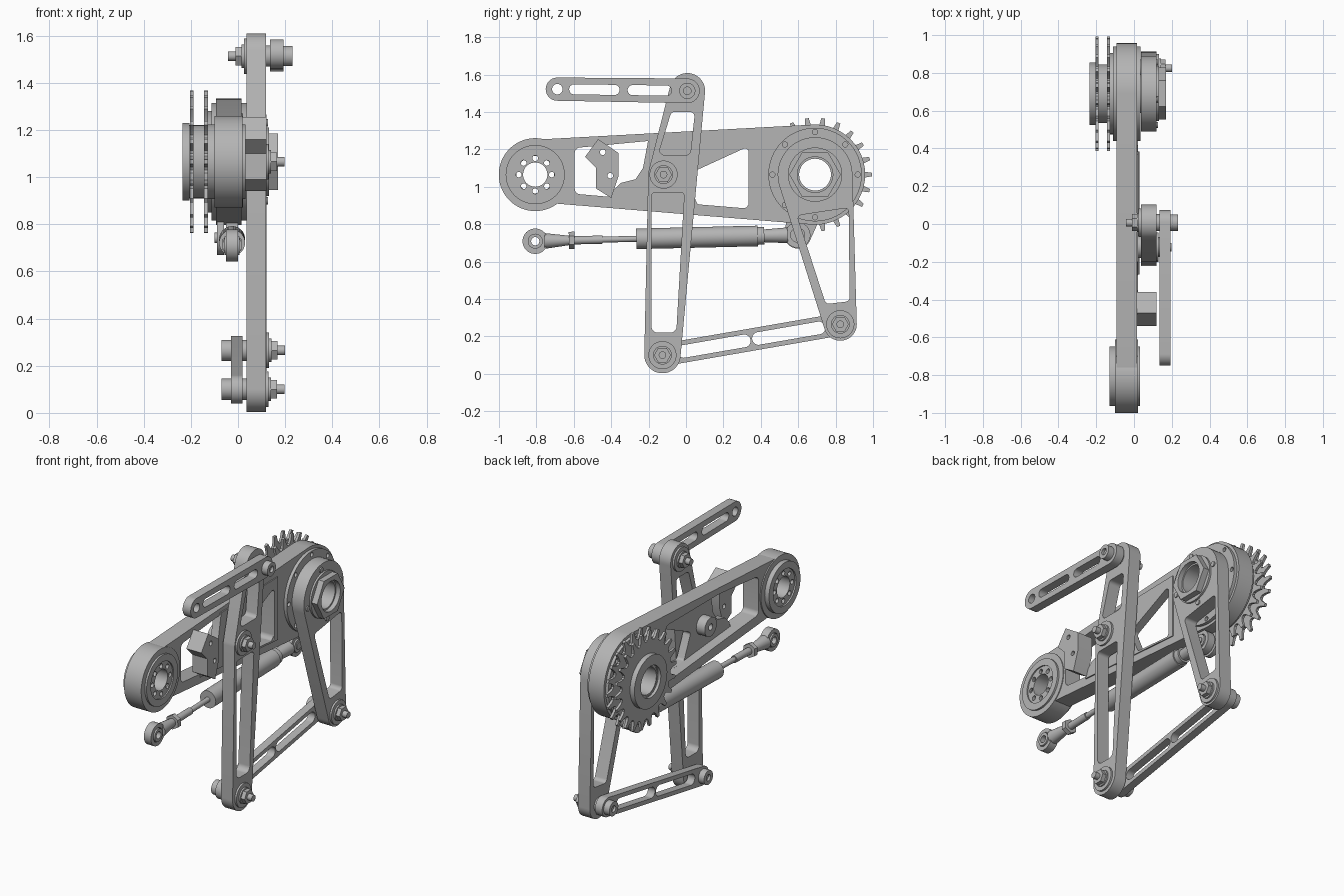
import bpy
import bmesh
from math import sin, cos, pi, radians
from mathutils import Matrix, Vector
from mathutils.geometry import convex_hull_2d

if "Cube" in bpy.data.objects:
    bpy.data.objects.remove(bpy.data.objects["Cube"])

steel = bpy.data.materials.new("grey_steel")
steel.use_nodes = True
GREY = (0.46, 0.46, 0.46, 1)
steel.diffuse_color = GREY
steel.node_tree.nodes["Principled BSDF"].inputs["Base Color"].default_value = GREY

# Local plate axes: drawn in (y, z), thickness along x
SIDEWAYS = Matrix(((0, 0, 1, 0), (1, 0, 0, 0), (0, 1, 0, 0), (0, 0, 0, 1)))


def finish(name, mesh):
    bm = bmesh.new()
    bm.from_mesh(mesh)
    bmesh.ops.remove_doubles(bm, verts=bm.verts, dist=0.0001)
    bmesh.ops.recalc_face_normals(bm, faces=bm.faces)
    bm.to_mesh(mesh)
    bm.free()
    mesh.materials.clear()
    mesh.materials.append(steel)
    mesh.shade_smooth()
    mesh.set_sharp_from_angle(angle=radians(30))
    obj = bpy.data.objects.new(name, mesh)
    bpy.context.collection.objects.link(obj)
    return obj


def circle(y, z, r, n=48, turn=0.0):
    return [(y + r * cos(2 * pi * i / n + turn), z + r * sin(2 * pi * i / n + turn))
            for i in range(n)]


def hull(*discs):
    """Outline of a belt stretched round several discs (y, z, r)."""
    pts = [Vector(p) for d in discs for p in circle(*d)]
    return [tuple(pts[i]) for i in convex_hull_2d(pts)]


def ring_of(y, z, ring, r, n):
    return [circle(a, b, r, 16) for a, b in circle(y, z, ring, n)]


def plate(name, x0, x1, outline, holes=()):
    curve = bpy.data.curves.new(name, 'CURVE')
    curve.dimensions = '2D'
    curve.fill_mode = 'BOTH'
    curve.extrude = (x1 - x0) / 2
    for loop in [outline, *holes]:
        spline = curve.splines.new('POLY')
        spline.points.add(len(loop) - 1)
        for point, (y, z) in zip(spline.points, loop):
            point.co = (y, z, 0, 1)
        spline.use_cyclic_u = True
    temp = bpy.data.objects.new(name, curve)
    bpy.context.collection.objects.link(temp)
    bpy.context.view_layer.update()
    graph = bpy.context.evaluated_depsgraph_get()
    mesh = bpy.data.meshes.new_from_object(temp.evaluated_get(graph))
    bpy.data.objects.remove(temp)
    mesh.transform(Matrix.Translation(((x0 + x1) / 2, 0, 0)) @ SIDEWAYS)
    return finish(name, mesh)


def disc(name, x0, x1, centre, r, bore=0.0, n=48):
    holes = [circle(*centre, bore)] if bore else []
    return plate(name, min(x0, x1), max(x0, x1), circle(*centre, r, n), holes)


def bolt(name, centre, x, side):
    """Washer, hex nut and threaded end stacked outward from x."""
    disc(name + "_washer", x, x + side * 0.012, centre, 0.075)
    disc(name + "_nut_collar", x + side * 0.012, x + side * 0.022, centre, 0.05)
    disc(name + "_nut", x + side * 0.022, x + side * 0.048, centre, 0.045, n=6)
    disc(name + "_end", x + side * 0.048, x + side * 0.08, centre, 0.02)


def slot(a, b, t0, t1, r):
    """Rounded slot between fractions t0 and t1 of the line a-b."""
    a, b = Vector(a), Vector(b)
    return hull((*a.lerp(b, t0), r), (*a.lerp(b, t1), r))


AXLE, HUB = (-0.806, 1.065), (0.69, 1.065)
PIVOT, TOP = (-0.12, 1.065), (0.007, 1.513)
LOW, CRANK = (-0.126, 0.10), (0.825, 0.265)
LINK_END = (-0.688, 1.522)

# Swing arm with one large window, and the thinner web inside it
window = hull((-0.565, 1.18, 0.03), (-0.2, 1.215, 0.03), (0.305, 1.215, 0.03),
              (0.305, 0.915, 0.03), (-0.565, 0.99, 0.03))
plate("swing_arm", -0.093, 0.015, hull((-0.75, 1.085, 0.17), (*HUB, 0.268)),
      [window, circle(*AXLE, 0.1), circle(*HUB, 0.1)])
web = [(-0.2, 1.26), (-0.23, 1.1), (-0.27, 1.04), (-0.35, 1.02), (-0.39, 0.98),
       (-0.41, 0.93), (0.37, 0.87), (0.37, 1.27)]
plate("arm_web", -0.03, 0.022, web,
      [hull((0.02, 1.05, 0.02), (0.315, 1.185, 0.02), (0.315, 0.905, 0.02), (0.075, 0.925, 0.02))])
disc("pivot_boss", -0.09, 0.04, PIVOT, 0.06, 0.02)

# Front axle end
plate("axle_housing", -0.1, 0.02, circle(*AXLE, 0.195, 64), [circle(*AXLE, 0.12)])
disc("axle_flange", -0.13, 0.032, AXLE, 0.158, 0.115)
plate("axle_bearing", -0.12, 0.024, circle(*AXLE, 0.116),
      [circle(*AXLE, 0.065)] + ring_of(*AXLE, 0.088, 0.015, 8))

# Bent bracket on the arm
plate("bracket", 0.015, 0.12,
      [(-0.47, 1.255), (-0.36, 1.18), (-0.36, 1.06), (-0.4, 0.94),
       (-0.48, 0.99), (-0.48, 1.1), (-0.54, 1.16)],
      [circle(-0.445, 1.185, 0.015, 16), circle(-0.405, 1.06, 0.015, 16)])

# Rear hub: flanges, sprockets and large nut
for name, x0, x1 in (("outer_flange", 0.015, 0.035), ("inner_flange", -0.112, -0.093)):
    plate(name, x0, x1, circle(*HUB, 0.25, 64),
          [circle(*HUB, 0.09)] + ring_of(*HUB, 0.228, 0.014, 8))
disc("inner_hub_step", -0.13, -0.11, HUB, 0.215, 0.09, 64)
disc("sprocket_hub", -0.218, -0.128, HUB, 0.155, 0.095, 64)
disc("sprocket_hub_cap", -0.236, -0.205, HUB, 0.165, 0.1, 64)
disc("hub_sleeve", -0.215, 0.14, HUB, 0.102, 0.085)
TEETH = 22
tooth = ((-0.5, 0.243), (-0.33, 0.248), (-0.2, 0.268), (-0.11, 0.304),
         (0.11, 0.304), (0.2, 0.268), (0.33, 0.248))
teeth = [(HUB[0] + r * cos(2 * pi * (i + f) / TEETH), HUB[1] + r * sin(2 * pi * (i + f) / TEETH))
         for i in range(TEETH) for f, r in tooth]
for name, x0 in (("outer_sprocket", -0.204), ("inner_sprocket", -0.144)):
    plate(name, x0, x0 + 0.016, teeth, [circle(*HUB, 0.11)])
disc("hub_nut_washer", 0.12, 0.132, HUB, 0.145, 0.09)
plate("hub_nut", 0.132, 0.17, circle(*HUB, 0.138, 6), [circle(*HUB, 0.095)])

# Long rocker
plate("rocker", 0.037, 0.118, hull((*TOP, 0.095), (*PIVOT, 0.082), (*LOW, 0.097)),
      [hull((-0.06, 1.375, 0.025), (0.02, 1.375, 0.025), (0, 1.195, 0.025), (-0.115, 1.195, 0.025)),
       hull((-0.165, 0.95, 0.02), (-0.03, 0.95, 0.02), (-0.085, 0.255, 0.035), (-0.15, 0.255, 0.035))])

# Rear crank
plate("crank", 0.037, 0.12, hull((*HUB, 0.2), (*CRANK, 0.088)),
      [circle(*HUB, 0.1),
       hull((0.62, 0.83, 0.02), (0.85, 0.865, 0.02), (0.85, 0.41, 0.025), (0.765, 0.40, 0.025))])
for i, (y, z) in enumerate(circle(*HUB, 0.168, 4, 1.75)):
    disc(f"crank_screw_{i}", 0.12, 0.128, (y, z), 0.016, n=16)

# Upper link
plate("upper_link", 0.136, 0.192, hull((*LINK_END, 0.062), (*TOP, 0.066)),
      [circle(*LINK_END, 0.028), slot(LINK_END, TOP, 0.13, 0.44, 0.027),
       slot(LINK_END, TOP, 0.58, 0.84, 0.027)])
disc("upper_link_spacer", 0.118, 0.137, TOP, 0.045)
disc("upper_link_cap", 0.192, 0.232, TOP, 0.043, 0.02)
disc("upper_link_pin", 0.03, 0.215, TOP, 0.021)

# Lower link
plate("lower_link", -0.03, 0.02, hull((*LOW, 0.06), (*CRANK, 0.06)),
      [slot(LOW, CRANK, 0.12, 0.46, 0.034), slot(LOW, CRANK, 0.54, 0.88, 0.034)])
for name, centre in (("front", LOW), ("rear", CRANK)):
    disc(name + "_link_spacer", 0.019, 0.04, centre, 0.045)
    disc(name + "_link_head", -0.07, -0.03, centre, 0.045, 0.02)
    disc(name + "_link_pin", -0.055, 0.05, centre, 0.021)

# Pivot fasteners
for name, centre, x, side in (("top", TOP, 0.037, -1), ("middle", PIVOT, 0.118, 1),
                              ("low", LOW, 0.118, 1), ("crank", CRANK, 0.12, 1)):
    bolt(name, centre, x, side)

# Shock absorber: stacked round sections between two eyes
EYE_F, EYE_R = Vector((-0.025, -0.806, 0.709)), Vector((-0.025, 0.597, 0.742))
AXIS = (EYE_R - EYE_F).normalized()
TURN = AXIS.to_track_quat('Z', 'Y').to_matrix().to_4x4()
sections = (("front_shank", 0.05, 0.19, 0.042, 0.024, 32), ("front_lock_nut", 0.18, 0.21, 0.046, 0.046, 6),
            ("thread", 0.2, 0.36, 0.022, 0.022, 32), ("piston_rod", 0.35, 0.55, 0.016, 0.016, 32),
            ("shock_body", 0.54, 1.19, 0.055, 0.055, 48), ("shock_collar", 1.19, 1.225, 0.047, 0.047, 48),
            ("rear_shank", 1.22, 1.35, 0.034, 0.042, 32))
for name, a, b, ra, rb, n in sections:
    bm = bmesh.new()
    bmesh.ops.create_cone(bm, cap_ends=True, segments=n, radius1=ra, radius2=rb, depth=b - a,
                          matrix=Matrix.Translation(EYE_F + AXIS * (a + b) / 2) @ TURN)
    mesh = bpy.data.meshes.new(name)
    bm.to_mesh(mesh)
    bm.free()
    finish(name, mesh)
for name, eye in (("front", EYE_F), ("rear", EYE_R)):
    disc(name + "_eye", -0.05, 0, eye.yz, 0.068, 0.044)
    disc(name + "_eye_ball", -0.057, 0.007, eye.yz, 0.04, 0.022)
    disc(name + "_eye_race", -0.043, -0.007, eye.yz, 0.046, 0.036)

# Rear shock lug and pin
plate("shock_lug", -0.09, -0.06, hull((*EYE_R.yz, 0.072), (0.64, 0.88, 0.09)))
disc("shock_pin", -0.1, 0.012, EYE_R.yz, 0.022)
